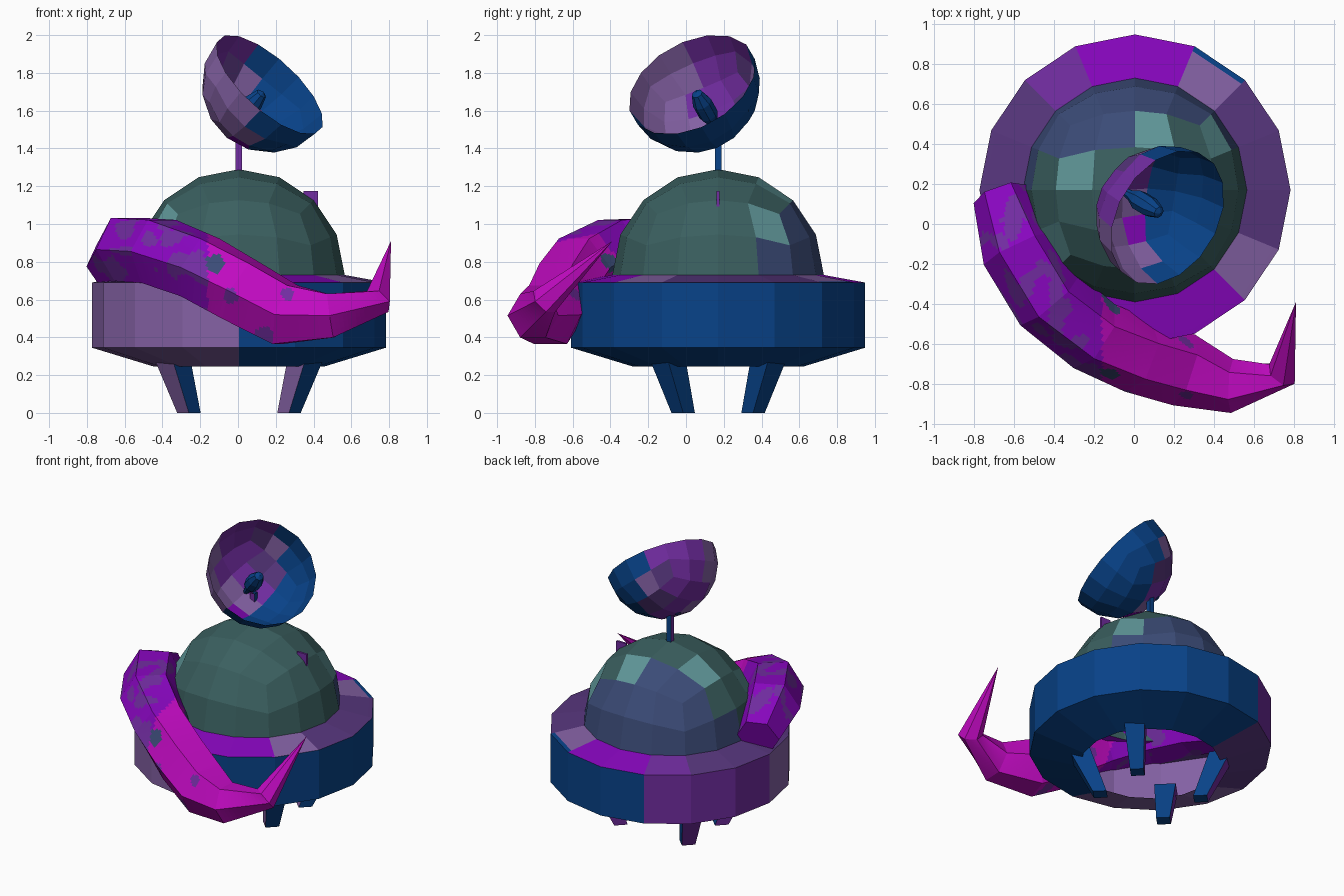
import bpy, bmesh, math
from mathutils import Vector, Matrix, noise

if "Cube" in bpy.data.objects:
    bpy.data.objects.remove(bpy.data.objects["Cube"])


def lin(v):
    v /= 255
    return v / 12.92 if v < 0.04 else ((v + 0.055) / 1.055) ** 2.4


COLOURS = {
    "deep blue": (8, 66, 136), "lavender": (132, 97, 164),
    "dull purple": (87, 54, 125), "mid purple": (113, 44, 160),
    "vivid purple": (136, 6, 191), "magenta": (191, 10, 191),
    "dark teal": (58, 95, 95), "slate blue": (59, 75, 119),
    "pale teal": (96, 152, 154),
}
NAMES = list(COLOURS)
BLUE, LAV, DULL, MID, VIVID, MAGENTA, TEAL, SLATE, PALE = range(len(NAMES))
MATS = []
for name, rgb in COLOURS.items():
    mat = bpy.data.materials.new(name)
    mat.use_nodes = True
    col = [lin(v) for v in rgb] + [1]
    mat.diffuse_color = col
    bsdf = mat.node_tree.nodes["Principled BSDF"]
    bsdf.inputs["Base Color"].default_value = col
    bsdf.inputs["Roughness"].default_value = 0.8
    MATS.append(mat)


def finish(bm, name, rule):
    """Turn a bmesh into an object, colouring each face by rule(face)."""
    bm.normal_update()
    for f in bm.faces:
        f.material_index = rule(f)
    me = bpy.data.meshes.new(name)
    bm.to_mesh(me)
    bm.free()
    for m in MATS:
        me.materials.append(m)
    ob = bpy.data.objects.new(name, me)
    bpy.context.collection.objects.link(ob)


def skin(bm, rows):
    """Bridge rows of points into quads; a one-point row makes a pole."""
    vs = [[bm.verts.new(p) for p in row] for row in rows]
    n = max(len(r) for r in vs)
    for a, b in zip(vs, vs[1:]):
        for i in range(n):
            quad = [a[i % len(a)], a[(i + 1) % n % len(a)],
                    b[(i + 1) % n % len(b)], b[i % len(b)]]
            bm.faces.new(list(dict.fromkeys(quad)))
    return vs


def lathe(name, profile, segs, matrix, rule):
    bm = bmesh.new()
    rows = []
    for r, z in profile:
        count = segs if r > 0 else 1
        rows.append([matrix @ Vector((r * math.cos(math.tau * i / segs),
                                      r * math.sin(math.tau * i / segs), z))
                     for i in range(count)])
    skin(bm, rows)
    finish(bm, name, rule)


def half_quad_sphere(name, radius, matrix, rule):
    """Upper half of a cube rounded into a sphere, four quads per side."""
    bm = bmesh.new()
    bmesh.ops.create_cube(bm, size=1)
    bmesh.ops.subdivide_edges(bm, edges=bm.edges[:], cuts=3, use_grid_fill=True)
    bmesh.ops.delete(bm, geom=[v for v in bm.verts if v.co.z < -0.01],
                     context="VERTS")
    for v in bm.verts:
        cube = Vector([math.tan(c * math.pi / 2) for c in v.co])
        v.co = matrix @ (cube.normalized() * radius)
    finish(bm, name, rule)


MID_AXIS = Vector((0.005, 0.17, 0))
BASE = Matrix.Translation(MID_AXIS)


# Body ring, open underneath, with one blue sliver on its top edge
def ring_rule(f):
    c = f.calc_center_median()
    d = c - MID_AXIS
    a = math.degrees(math.atan2(d.y, d.x)) % 360
    if f.normal.z > 0.5:
        if 45 < a < 67.5 and c.z < 0.697:
            return BLUE
        for limit, colour in ((45, DULL), (67.5, LAV), (112.5, VIVID),
                              (135, MID), (225, DULL), (315, VIVID),
                              (337.5, LAV)):
            if a < limit:
                return colour
        return DULL
    if a < 112.5 or a > 270:
        return BLUE
    if a > 180:
        return LAV
    return MID if f.normal.z > -0.5 else DULL


lathe("body_ring", [(0.45, 0.245), (0.778, 0.345), (0.778, 0.69),
                    (0.752, 0.695), (0.56, 0.73)], 16, BASE, ring_rule)

# Dome with slate back and pale windows
DOME = MID_AXIS + Vector((0, 0, 0.73))


def dome_rule(f):
    x, y, z = f.calc_center_median() - DOME
    if z > max(abs(x), abs(y)):
        cell = tuple(math.floor(math.atan(t / z) * 8 / math.pi) for t in (x, y))
        if cell in ((-2, 0), (0, 1)):
            return PALE
        return SLATE if cell[1] == 1 and cell[0] < 0 else TEAL
    if abs(y) > abs(x):
        return SLATE if y > 0 else TEAL
    upper, across = z / abs(x) > 0.4, y / abs(x)
    if across > 0.4:
        return PALE if upper and x > 0 else SLATE
    if x < 0 and not upper and across > 0:
        return SLATE
    return PALE if upper and x < 0 and across < -0.4 else TEAL


half_quad_sphere("dome", 0.56, Matrix.Translation(DOME), dome_rule)


# Splayed legs
def side_rule(f):
    if f.normal.x > -0.1:
        return BLUE
    return MID if f.normal.y > 0.1 else LAV


def leg(name, sx, sy):
    bm = bmesh.new()
    rows = []
    for cx, cy, z, h in ((0.265, 0.185, 0, 0.062), (0.36, 0.275, 0.31, 0.098)):
        c = MID_AXIS + Vector((sx * cx, sy * cy, z))
        rows.append([c + Vector(d) * h for d in
                     ((1, 0, 0), (0, 1, 0), (-1, 0, 0), (0, -1, 0))])
    vs = skin(bm, rows)
    bm.faces.new(vs[0][::-1])
    bm.faces.new(vs[1])
    finish(bm, name, side_rule)


for sx, side in ((1, "left"), (-1, "right")):
    for sy, end in ((1, "back"), (-1, "front")):
        leg(f"{end}_{side}_leg", sx, sy)

# Antenna pole
lathe("antenna_pole", [(0.024, 1.26), (0.024, 1.5)], 4,
      BASE @ Matrix.Rotation(math.pi / 4, 4, "Z"),
      lambda f: MID if f.normal.y < -0.5 or f.normal.x < -0.5 else BLUE)

# Tilted dish
AXIS = Vector((0.616, -0.374, 0.68)).normalized()
R = 0.362
TILT = (Matrix.Translation((0.168, 0.032, 1.738))
        @ Vector((0, 0, 1)).rotation_difference(AXIS).to_matrix().to_4x4())
PALE_PANEL = Vector((0.06, 0.36, 1.73))


def dish_rule(f):
    c = f.calc_center_median()
    if (c - PALE_PANEL).length < 0.08:
        return LAV
    if c.x > 0.09:
        return BLUE
    if c.x > -0.08 and -0.1 < c.y < 0.06 and c.z < 1.6:
        return VIVID
    if c.y < 0.06 or (c.z < 1.56 and c.y < 0.22):
        return LAV
    return DULL if c.y > 0.28 and c.z < 1.85 else MID


half_quad_sphere("dish", R, TILT @ Matrix.Rotation(math.pi, 4, "X"), dish_rule)

# Feed horn in the dish
lathe("dish_feed", [(0.018, -R), (0.028, -0.29), (0.052, -0.23), (0.052, -0.14),
                    (0.03, -0.07), (0, -0.055)], 8, TILT, lambda f: BLUE)

# Small thin fin on the dome
bm = bmesh.new()
bmesh.ops.create_cube(bm, size=1, matrix=Matrix.Translation((0.385, 0.17, 1.13))
                      @ Matrix.Diagonal((0.075, 0.015, 0.09, 1)))
finish(bm, "dome_fin", lambda f: MID)

# Tentacle wrapped round the front: x, y, z, radius
PATH = [(-0.67, 0.15, 0.775, 0.14), (-0.575, -0.12, 0.865, 0.195),
        (-0.42, -0.38, 0.855, 0.195), (-0.2, -0.56, 0.77, 0.19),
        (0.02, -0.66, 0.645, 0.19), (0.25, -0.73, 0.52, 0.185),
        (0.49, -0.81, 0.515, 0.135), (0.74, -0.75, 0.59, 0.08),
        (0.81, -0.39, 0.91, 0)]
# Painted spots: x, z, radius, colour
SPOTS = [(-0.6, 0.97, 0.05, MID), (-0.47, 0.92, 0.04, MID),
         (-0.31, 0.79, 0.06, MID), (-0.39, 1.0, 0.04, MID),
         (-0.12, 0.79, 0.05, SLATE), (-0.04, 0.62, 0.04, MID),
         (0.26, 0.63, 0.035, MID), (0.14, 0.41, 0.05, MID)]


def tentacle_rule(f):
    c = f.calc_center_median()
    for x, z, r, colour in SPOTS:
        if math.hypot(c.x - x, c.z - z) < r:
            return colour
    if c.x > -0.16:
        return MAGENTA
    return MID if noise.noise(c * 7) > 0.27 else VIVID


bm = bmesh.new()
pts = [Vector(p[:3]) for p in PATH]
rows = []
for i, p in enumerate(pts):
    radius = PATH[i][3]
    if radius == 0:
        rows.append([p])
        continue
    along = (pts[i + 1] - pts[max(i - 1, 0)]).normalized()
    out = along.cross(Vector((0, 0, 1))).normalized()
    up = out.cross(along)
    rows.append([p + radius * (out * math.cos(t) + up * math.sin(t))
                 for t in (math.tau * k / 6 for k in range(6))])
vs = skin(bm, rows)
bm.faces.new(vs[0][::-1])
bmesh.ops.recalc_face_normals(bm, faces=bm.faces[:])
bmesh.ops.subdivide_edges(bm, edges=bm.edges[:], cuts=13, use_grid_fill=True)
finish(bm, "tentacle", tentacle_rule)
